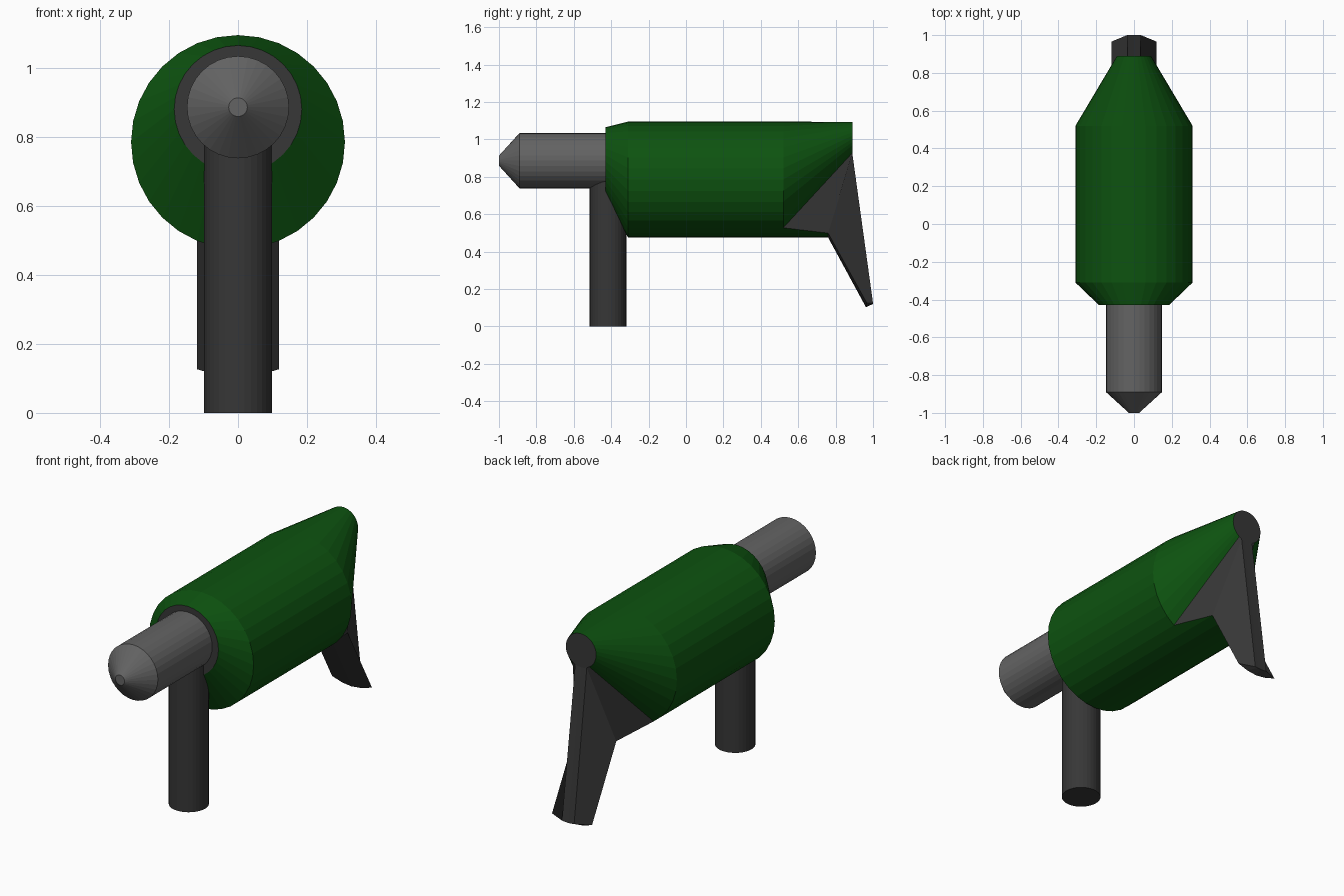
import bpy, bmesh, math

if "Cube" in bpy.data.objects:
    bpy.data.objects.remove(bpy.data.objects["Cube"])

N = 32


def mat(name, rgb):
    m = bpy.data.materials.new(name)
    m.diffuse_color = (*rgb, 1)
    m.use_nodes = True
    m.node_tree.nodes["Principled BSDF"].inputs["Base Color"].default_value = m.diffuse_color
    return m


GREEN = mat("dark_green", (0.004, 0.085, 0.005))
DARK = mat("dark_grey", (0.038, 0.038, 0.038))
GREY = mat("mid_grey", (0.125, 0.125, 0.125))


def finish(bm, name, mats):
    bmesh.ops.recalc_face_normals(bm, faces=bm.faces)
    me = bpy.data.meshes.new(name)
    bm.to_mesh(me)
    bm.free()
    for m in mats:
        me.materials.append(m)
    ob = bpy.data.objects.new(name, me)
    bpy.context.collection.objects.link(ob)
    return ob


def ring(bm, y, z, r):
    """Circle facing y; vertex 0 is the lowest point."""
    return [bm.verts.new((r * math.sin(2 * math.pi * k / N), y,
                          z - r * math.cos(2 * math.pi * k / N))) for k in range(N)]


def bridge(bm, a, b, mi=lambda k: 0, skip=()):
    for k in range(N):
        if k not in skip:
            f = bm.faces.new((a[k], a[(k + 1) % N], b[(k + 1) % N], b[k]))
            f.material_index = mi(k)


# Body with offset tapers; its lower rear faces grow into the grip
bm = bmesh.new()
nose = ring(bm, -0.43, 0.88, 0.185)
front = ring(bm, -0.31, 0.785, 0.31)
rear = ring(bm, 0.52, 0.785, 0.31)
tail = ring(bm, 0.89, 1.003, 0.09)
low = [-2, -1, 0, 1, 2]
for k in low:
    rear[k].co.y = 0.76
bridge(bm, nose, front)
bridge(bm, front, rear)
bridge(bm, rear, tail, lambda k: 1 if k in (2, N - 3) else 0, skip=(N - 2, N - 1, 0, 1))
bm.faces.new(nose).material_index = 1
bm.faces.new(tail).material_index = 1

# Rear grip: extruded from the lower strip of the tail
tip_in = [bm.verts.new((rear[k].co.x, 0.962 + 0.002 * abs(k), rear[k].co.z - 0.372)) for k in low]
tip_out = [bm.verts.new((tail[k].co.x * 1.05, 1.0, 0.120 + 0.0015 * abs(k))) for k in low]
r_low, t_low = [rear[k] for k in low], [tail[k] for k in low]
loops = [r_low, tip_in, tip_out, t_low]
for a, b in zip(loops, loops[1:]):
    for i in range(4):
        bm.faces.new((a[i], a[i + 1], b[i + 1], b[i])).material_index = 1
for i in (0, 4):
    bm.faces.new([l[i] for l in loops]).material_index = 1
finish(bm, "body_and_rear_grip", [GREEN, DARK])

# Barrel with a blunt conical tip
bm = bmesh.new()
rings = [ring(bm, y, 0.886, r) for y, r in
         ((-0.42, 0.148), (-0.89, 0.148), (-1.0, 0.027))]
for a, b in zip(rings, rings[1:]):
    bridge(bm, a, b)
bm.faces.new(rings[0])
bm.faces.new(rings[-1])
finish(bm, "barrel", [GREY])

# Upright front handle
bm = bmesh.new()
bmesh.ops.create_cone(bm, cap_ends=True, segments=N, radius1=0.098, radius2=0.098, depth=0.88)
bmesh.ops.translate(bm, verts=bm.verts, vec=(0, -0.417, 0.44))
finish(bm, "front_handle", [DARK])
